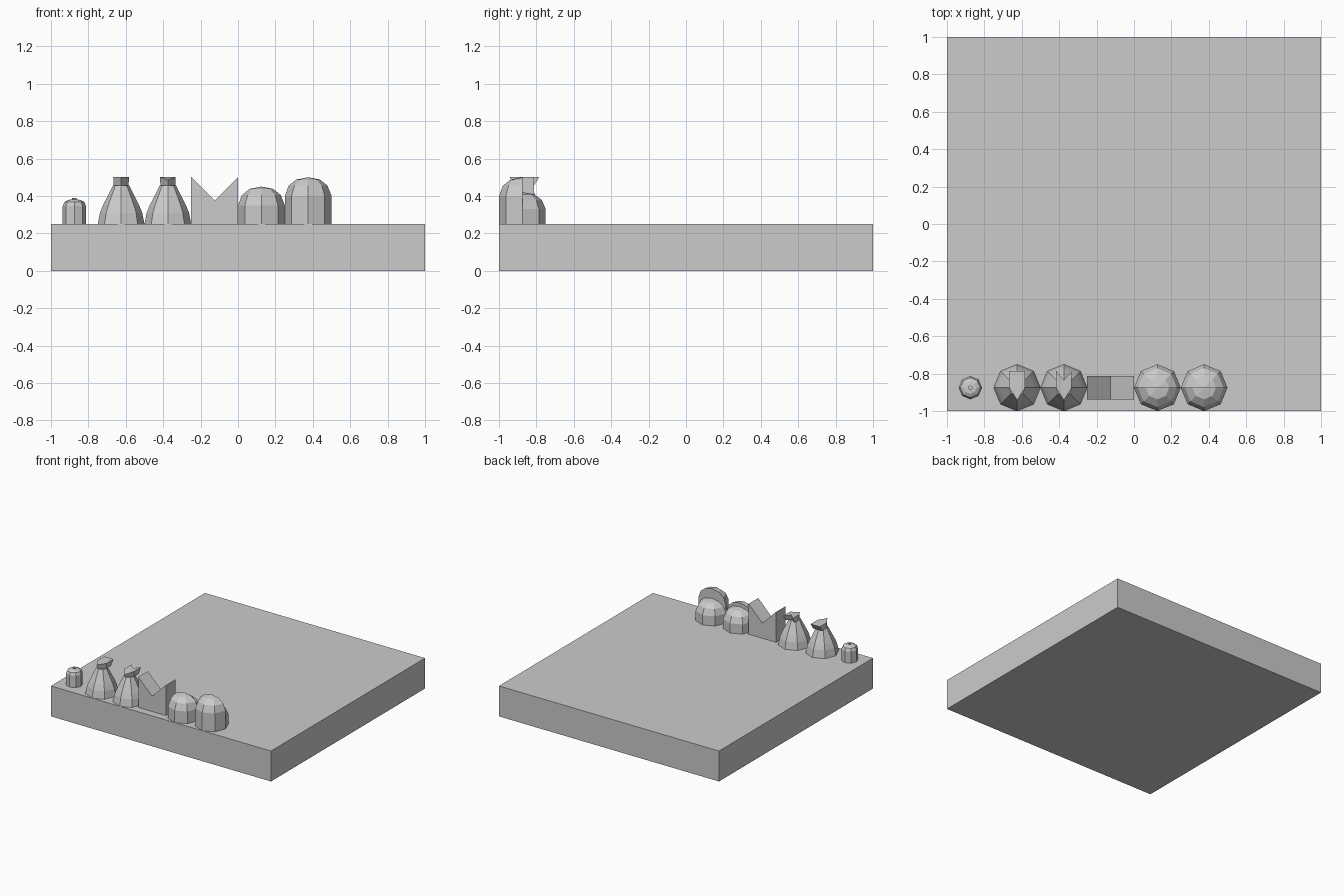
import bpy, bmesh, math

if "Cube" in bpy.data.objects:
    bpy.data.objects.remove(bpy.data.objects["Cube"])

Y = -0.875   # row of game pieces
TOP = 0.25   # upper face of the board


def finish(name, bm):
    bmesh.ops.remove_doubles(bm, verts=bm.verts, dist=1e-5)
    bmesh.ops.recalc_face_normals(bm, faces=bm.faces)
    me = bpy.data.meshes.new(name)
    bm.to_mesh(me)
    bm.free()
    ob = bpy.data.objects.new(name, me)
    bpy.context.collection.objects.link(ob)
    return ob


def lathe(name, x, profile, start=0, segs=8):
    """Eight-sided turned solid; segs=4 gives a half with a flat cut face."""
    bm = bmesh.new()
    full = segs == 8
    rows = []
    for r, z in profile:
        if r == 0:
            rows.append([bm.verts.new((x, Y, TOP + z))])
            continue
        row = []
        for i in range(segs if full else segs + 1):
            a = start + i * math.pi / 4
            row.append(bm.verts.new((x + r * math.cos(a), Y + r * math.sin(a), TOP + z)))
        rows.append(row)
    for lo, hi in zip(rows, rows[1:]):
        for i in range(segs):
            j = (i + 1) % len(lo)
            if len(hi) == 1:
                bm.faces.new((lo[i], lo[j], hi[0]))
            else:
                bm.faces.new((lo[i], lo[j], hi[j], hi[i]))
    bm.faces.new(rows[0])
    if len(rows[-1]) > 1:
        bm.faces.new(rows[-1])
    if not full:
        side = [r[0] for r in rows]
        side += [r[-1] for r in reversed(rows) if len(r) > 1]
        bm.faces.new(side)
    return finish(name, bm)


def loft(name, bottom, top):
    """Solid between two outlines with matching points."""
    bm = bmesh.new()
    b = [bm.verts.new(p) for p in bottom]
    t = [bm.verts.new(p) for p in top]
    n = len(b)
    for i in range(n):
        j = (i + 1) % n
        bm.faces.new((b[i], b[j], t[j], t[i]))
    bm.faces.new(b)
    bm.faces.new(t)
    return finish(name, bm)


def dome(r, h, cap):
    return [(r, 0), (r, h - cap), (r * 0.83, h - cap * 0.45),
            (r * 0.5, h - cap * 0.12), (0, h)]


# board
bpy.ops.mesh.primitive_cube_add(size=1, location=(0, 0, 0.125))
board = bpy.context.object
board.name = "board"
board.scale = (2, 2, 0.25)

# small piece with a knob
lathe("small_piece", -0.875, [(0.0625, 0), (0.0625, 0.095), (0.053, 0.118),
                              (0.033, 0.129), (0.012, 0.131), (0.012, 0.14)])

# two robed pieces with flared heads, the second one notched at the back
body = [(0.125, 0), (0.113, 0.06), (0.097, 0.1), (0.043, 0.207)]
for name, x, notch, front_z in (("plain", -0.625, 0, 0.5), ("notched", -0.375, 0.05, 0.485)):
    lathe(name + "_robe", x, body)
    low = [(0, -0.043), (0.04, 0), (0.04, 0.062), (0, 0.062 - notch * 0.7), (-0.04, 0.062), (-0.04, 0)]
    high = [(0, -0.067), (0.042, 0), (0.042, 0.09), (0, 0.09 - notch), (-0.042, 0.09), (-0.042, 0)]
    loft(name + "_head",
         [(x + px, Y + py, 0.455) for px, py in low],
         [(x + px, Y + py, front_z if py < 0 else 0.5) for px, py in high])

# block with a V cut in its top
outline = [(-0.25, TOP), (0, TOP), (0, 0.5), (-0.125, 0.375), (-0.25, 0.5)]
loft("notched_block", [(x, Y - 0.0625, z) for x, z in outline],
     [(x, Y + 0.0625, z) for x, z in outline])

# split domes: taller front half, lower back half
for name, x, h in (("short", 0.125, 0.2), ("tall", 0.375, 0.25)):
    lathe(name + "_dome_front", x, dome(0.125, h, 0.1), math.pi, 4)
    lathe(name + "_dome_back", x, dome(0.125, 0.17, 0.09), 0, 4)
